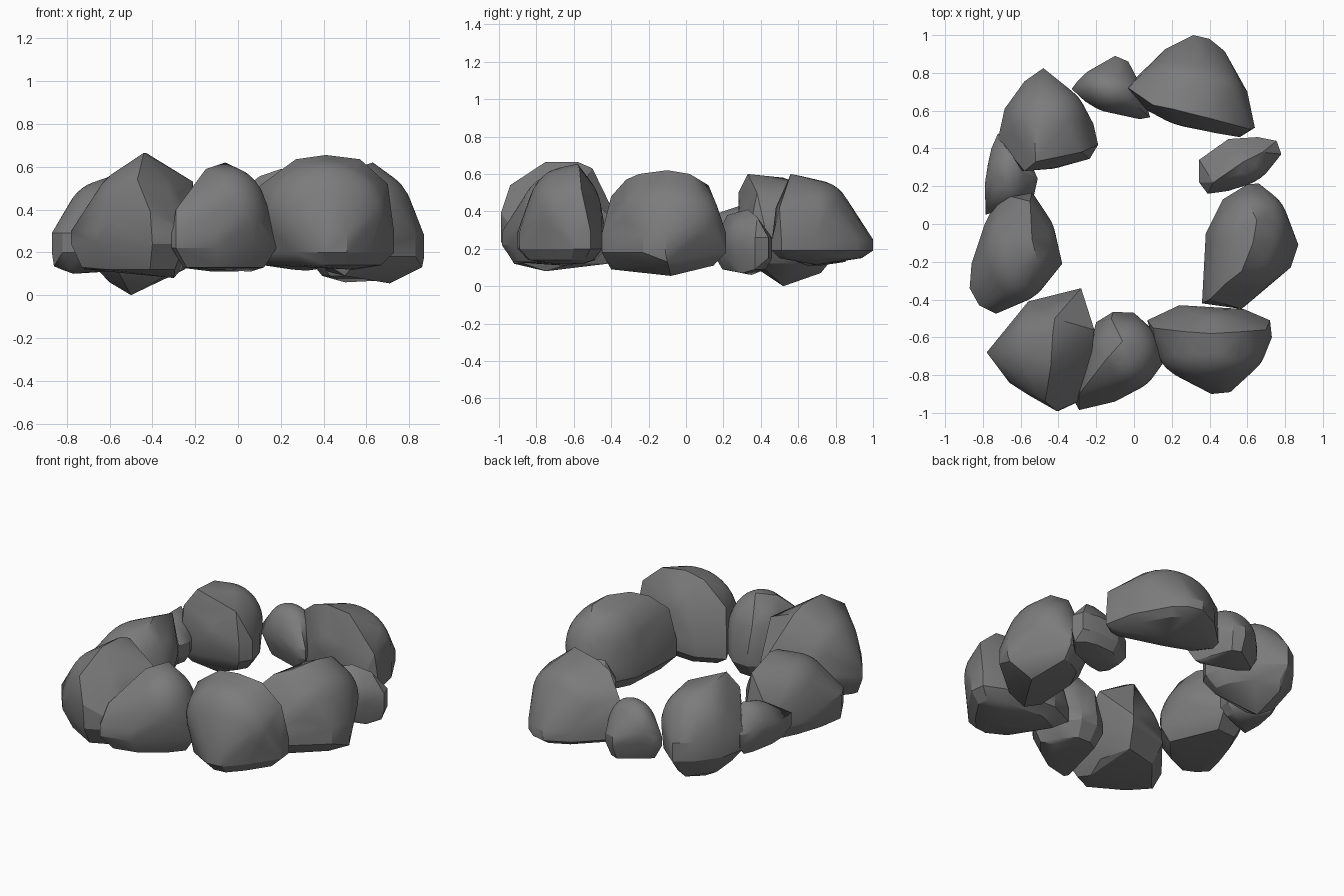
import bpy, bmesh, math
from mathutils import Vector, Matrix

# dark stone colour
stone = bpy.data.materials.new("stone")
stone.diffuse_color = (0.2, 0.2, 0.2, 1)


def sphere_points(n=420):
    """Evenly spread points on a unit sphere."""
    pts = []
    for i in range(n):
        z = 1 - 2 * (i + 0.5) / n
        r = math.sqrt(1 - z * z)
        a = i * math.pi * (3 - math.sqrt(5))
        pts.append(Vector((r * math.cos(a), r * math.sin(a), z)))
    return pts


SPHERE = sphere_points()


def rock(name, outline, belt, crown, base, core, radii, yaw=0, foot=.13):
    """Convex boulder: plan outline at belt height, inset foot, crown and base
    corners, and a rounded core that bulges the faces between them."""
    pts = [Vector((x, y, z)) for x, y in outline for z in belt]
    cx = sum(p[0] for p in outline) / len(outline)
    cy = sum(p[1] for p in outline) / len(outline)
    pts += [Vector((cx + .77 * (x - cx), cy + .77 * (y - cy), foot)) for x, y in outline]
    pts += [Vector(p) for p in crown + base]
    turn = Matrix.Rotation(math.radians(yaw), 3, 'Z')
    for s in SPHERE:
        pts.append(Vector(core) + turn @ Vector([a * b for a, b in zip(s, radii)]))
    bm = bmesh.new()
    for p in pts:
        bm.verts.new(p)
    bmesh.ops.convex_hull(bm, input=bm.verts[:])
    loose = [v for v in bm.verts if not v.link_faces]
    bmesh.ops.delete(bm, geom=loose, context='VERTS')
    bmesh.ops.recalc_face_normals(bm, faces=bm.faces[:])
    mesh = bpy.data.meshes.new(name)
    bm.to_mesh(mesh)
    bm.free()
    mesh.materials.append(stone)
    obj = bpy.data.objects.new(name, mesh)
    bpy.context.collection.objects.link(obj)
    bpy.ops.object.select_all(action='DESELECT')
    obj.select_set(True)
    bpy.context.view_layer.objects.active = obj
    bpy.ops.object.shade_smooth_by_angle(angle=math.radians(26))


# front row
rock("front_left_rock",
     [(-.78, -.68), (-.56, -.41), (-.28, -.34), (-.21, -.6), (-.25, -.92), (-.40, -.99), (-.66, -.84)],
     (.24, .30),
     [(-.42, -.50, .63), (-.44, -.75, .665), (-.43, -.58, .665), (-.41, -.99, .39), (-.47, -.94, .54), (-.21, -.56, .53)],
     [(-.73, -.70, .13), (-.30, -.75, .08), (-.45, -.9, .13)],
     (-.46, -.68, .36), (.23, .25, .25), foot=.12)
rock("front_middle_rock",
     [(-.20, -.52), (-.11, -.465), (0, -.47), (.1, -.56), (.18, -.7), (.08, -.82), (-.1, -.94), (-.29, -.985), (-.31, -.95)],
     (.22, .29),
     [(-.15, -.72, .59), (-.06, -.62, .62), (-.29, -.9, .40), (-.12, -.5, .47)],
     [(-.13, -.8, .12), (.06, -.65, .11)],
     (-.05, -.69, .36), (.19, .2, .24))
rock("front_right_rock",
     [(.07, -.51), (.24, -.43), (.58, -.45), (.72, -.51), (.73, -.6), (.61, -.78), (.51, -.89), (.41, -.9), (.26, -.82)],
     (.20, .29),
     [(.1, -.55, .51), (.27, -.57, .635), (.41, -.58, .655), (.57, -.57, .635), (.7, -.56, .52)],
     [(.14, -.58, .16), (.52, -.7, .12), (.55, -.55, .12)],
     (.41, -.65, .38), (.29, .2, .255), foot=.14)

# right side
rock("right_large_rock",
     [(.36, -.42), (.38, -.05), (.47, .13), (.6, .21), (.66, .215), (.83, -.04), (.87, -.11), (.83, -.23), (.57, -.45)],
     (.18, .28),
     [(.4, -.4, .48), (.48, -.32, .57), (.6, .12, .54), (.65, .02, .6), (.63, -.1, .62), (.57, -.25, .6), (.8, -.1, .45)],
     [(.71, -.08, .055), (.5, -.4, .09), (.86, -.1, .13)],
     (.61, -.1, .34), (.21, .29, .25), -15, foot=.11)
rock("right_small_rock",
     [(.345, .34), (.5, .45), (.655, .46), (.755, .44), (.78, .37), (.69, .27), (.61, .22), (.5, .175), (.39, .16), (.345, .22)],
     (.15, .26),
     [(.42, .22, .38), (.58, .33, .41), (.68, .38, .37)],
     [(.76, .37, .09), (.7, .30, .07), (.5, .35, .06), (.4, .2, .11)],
     (.56, .31, .23), (.18, .11, .16), 18, foot=.09)

# back row
rock("back_right_rock",
     [(-.04, .725), (.165, .925), (.315, 1.0), (.4, .98), (.48, .915), (.6, .7), (.64, .51), (.56, .46), (.24, .54), (.035, .62)],
     (.19, .25),
     [(-.03, .72, .45), (.1, .63, .555), (.2, .61, .59), (.4, .56, .6), (.62, .5, .42), (.3, .72, .56), (.44, .48, .42)],
     [(.3, .7, .12), (.55, .5, .15)],
     (.31, .7, .34), (.28, .19, .225), -10, foot=.15)
rock("back_middle_rock",
     [(-.33, .715), (-.3, .755), (-.1, .89), (-.03, .86), (0, .8), (.085, .565), (.03, .555), (-.26, .65)],
     (.22, .28),
     [(-.13, .72, .46), (-.02, .65, .42)],
     [(-.12, .72, .11), (0, .65, .11)],
     (-.12, .71, .29), (.17, .12, .17), -15)
rock("back_left_rock",
     [(-.48, .825), (-.58, .755), (-.685, .61), (-.72, .45), (-.6, .28), (-.235, .345), (-.19, .42), (-.215, .53), (-.33, .7)],
     (.20, .32),
     [(-.58, .28, .5), (-.52, .33, .6), (-.53, .52, .58), (-.28, .38, .5)],
     [(-.5, .52, 0), (-.5, .72, .07), (-.6, .55, .06), (-.41, .5, .06)],
     (-.46, .52, .33), (.22, .23, .235), foot=.12)

# left side
rock("left_small_rock",
     [(-.785, .05), (-.79, .21), (-.755, .4), (-.72, .48), (-.51, .24), (-.53, .15)],
     (.22, .30),
     [(-.68, .2, .40), (-.65, .35, .45)],
     [(-.65, .2, .13), (-.7, .35, .14)],
     (-.66, .26, .27), (.12, .17, .14), foot=.16)
rock("left_large_rock",
     [(-.71, .16), (-.54, .17), (-.38, -.21), (-.45, -.29), (-.555, -.4), (-.73, -.475), (-.82, -.43), (-.87, -.34), (-.86, -.21), (-.79, 0)],
     (.20, .29),
     [(-.55, .12, .52), (-.54, -.08, .575), (-.51, -.2, .54), (-.77, -.2, .43)],
     [(-.86, -.34, .135), (-.77, -.35, .1), (-.5, -.2, .12), (-.6, .1, .15)],
     (-.61, -.15, .33), (.2, .27, .21), -10, foot=.12)
